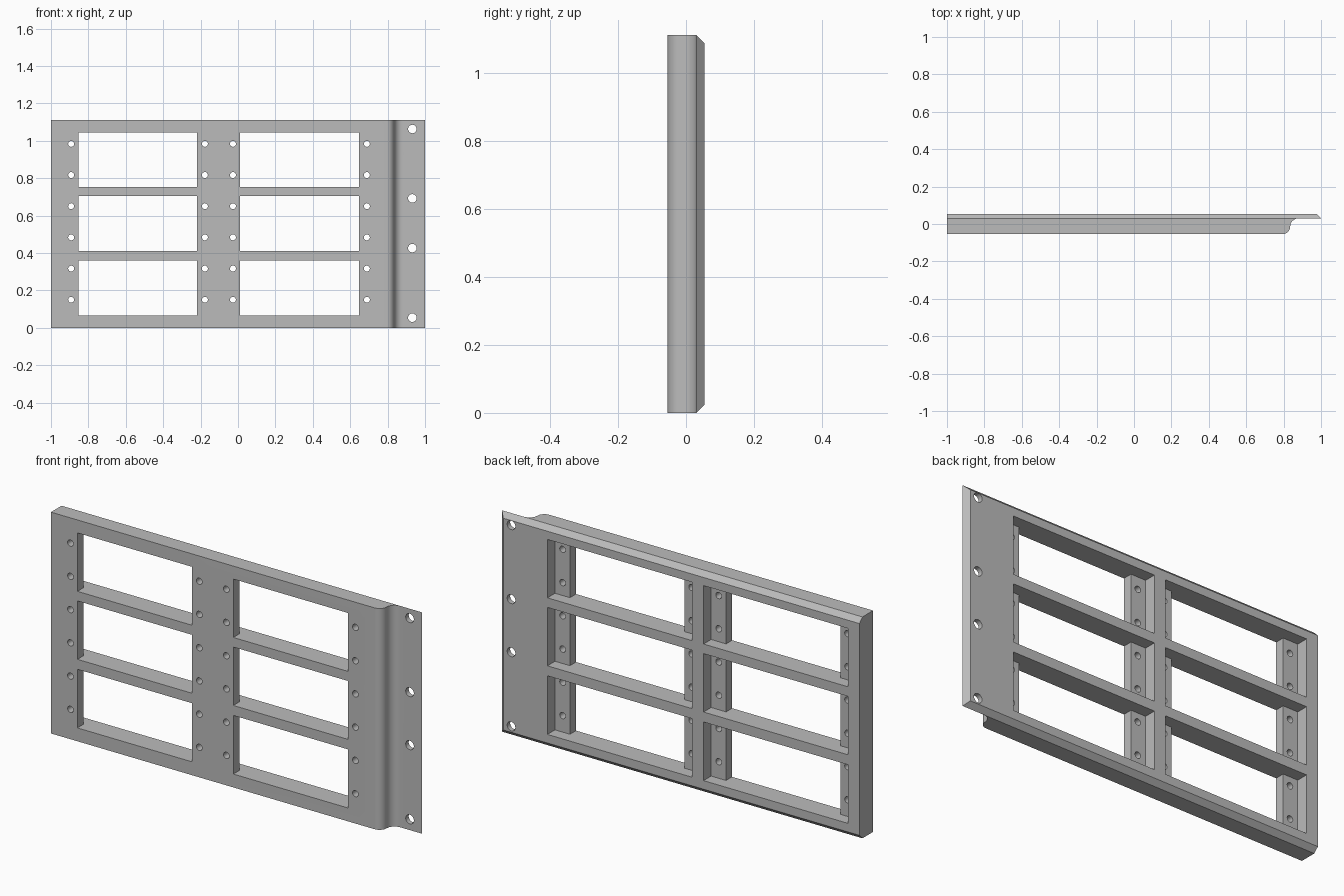
import bpy, bmesh, math
from mathutils import Matrix, Vector

cube = bpy.data.objects.get("Cube")
if cube:
    bpy.data.objects.remove(cube, do_unlink=True)

HEIGHT = 1.11
FRONT, FLANGE, BACK = -0.054, 0.03, 0.054
BEVEL = BACK - FLANGE
LEDGE = -0.006          # back of the thin mounting strips beside each window

grey = bpy.data.materials.new("plain grey")
grey.use_nodes = True
grey.diffuse_color = (0.5, 0.5, 0.5, 1)
grey.node_tree.nodes["Principled BSDF"].inputs["Base Color"].default_value = (0.5, 0.5, 0.5, 1)


def make_object(name, bm):
    bmesh.ops.recalc_face_normals(bm, faces=bm.faces)
    mesh = bpy.data.meshes.new(name)
    bm.to_mesh(mesh)
    bm.free()
    mesh.materials.append(grey)
    obj = bpy.data.objects.new(name, mesh)
    bpy.context.collection.objects.link(obj)
    return obj


def add_box(bm, x0, x1, y0, y1, z0, z1):
    mid = Vector((x0 + x1, y0 + y1, z0 + z1)) / 2
    size = Matrix.Diagonal((x1 - x0, y1 - y0, z1 - z0, 1))
    bmesh.ops.create_cube(bm, size=1, matrix=Matrix.Translation(mid) @ size)


def add_drill(bm, x, z, radius):
    matrix = Matrix.Translation((x, 0, z)) @ Matrix.Rotation(math.pi / 2, 4, "X")
    bmesh.ops.create_cone(bm, cap_ends=True, segments=16, radius1=radius,
                          radius2=radius, depth=0.4, matrix=matrix)


def arc(cx, cy, radius, start, end, steps=8):
    angles = [math.radians(start + (end - start) * i / steps) for i in range(steps + 1)]
    return [(cx + radius * math.cos(a), cy + radius * math.sin(a)) for a in angles]


# Panel: plan outline with an S-curved step down to the side flange
step = arc(0.795, -0.014, 0.04, -90, 0) + arc(0.879, -0.014, 0.044, 180, 90)[1:]
outline = [(-1, FRONT)] + step + [(1, FLANGE), (1 - BEVEL, BACK), (-1, BACK), (-1, FLANGE)]
bm = bmesh.new()
rings = []
for top in (False, True):
    ring = []
    for x, y in outline:
        inset = BEVEL if y == BACK else 0
        ring.append(bm.verts.new((x, y, HEIGHT - inset if top else inset)))
    rings.append(ring)
    bm.faces.new(ring[:-3] + ring[-1:])   # end cap
    bm.faces.new(ring[-4:])               # bevelled back edge
low, high = rings
for i in range(len(outline)):
    j = (i + 1) % len(outline)
    bm.faces.new((low[i], low[j], high[j], high[i]))
panel = make_object("panel", bm)

# Cutters: windows, wider pockets behind them, screw holes
windows, pockets, holes = bmesh.new(), bmesh.new(), bmesh.new()
for left, right in ((-0.853, -0.218), (0.012, 0.648)):
    for bottom, top in ((0.067, 0.361), (0.411, 0.704), (0.752, 1.045)):
        add_box(windows, left, right, -0.2, 0.2, bottom, top)
        add_box(pockets, left - 0.083, right + 0.083, LEDGE, 0.2, bottom, top)
    for x in (left - 0.039, right + 0.041):
        for row in range(6):
            add_drill(holes, x, 0.15 + row * 0.1667, 0.016)
for z in (0.054, 0.426, 0.692, 1.063):
    add_drill(holes, 0.932, z, 0.023)

bpy.context.view_layer.objects.active = panel
for name, cutter_mesh in (("pocket_cutter", pockets), ("window_cutter", windows), ("hole_cutter", holes)):
    cutter = make_object(name, cutter_mesh)
    cutter.hide_render = True
    cut = panel.modifiers.new(name, "BOOLEAN")
    cut.operation, cut.solver, cut.object = "DIFFERENCE", "EXACT", cutter
    bpy.ops.object.modifier_apply(modifier=name)
    bpy.data.objects.remove(cutter, do_unlink=True)

# Smooth the curved step and the holes, keep the edges crisp
bpy.ops.object.select_all(action="DESELECT")
panel.select_set(True)
bpy.ops.object.shade_smooth_by_angle(angle=math.radians(30))
